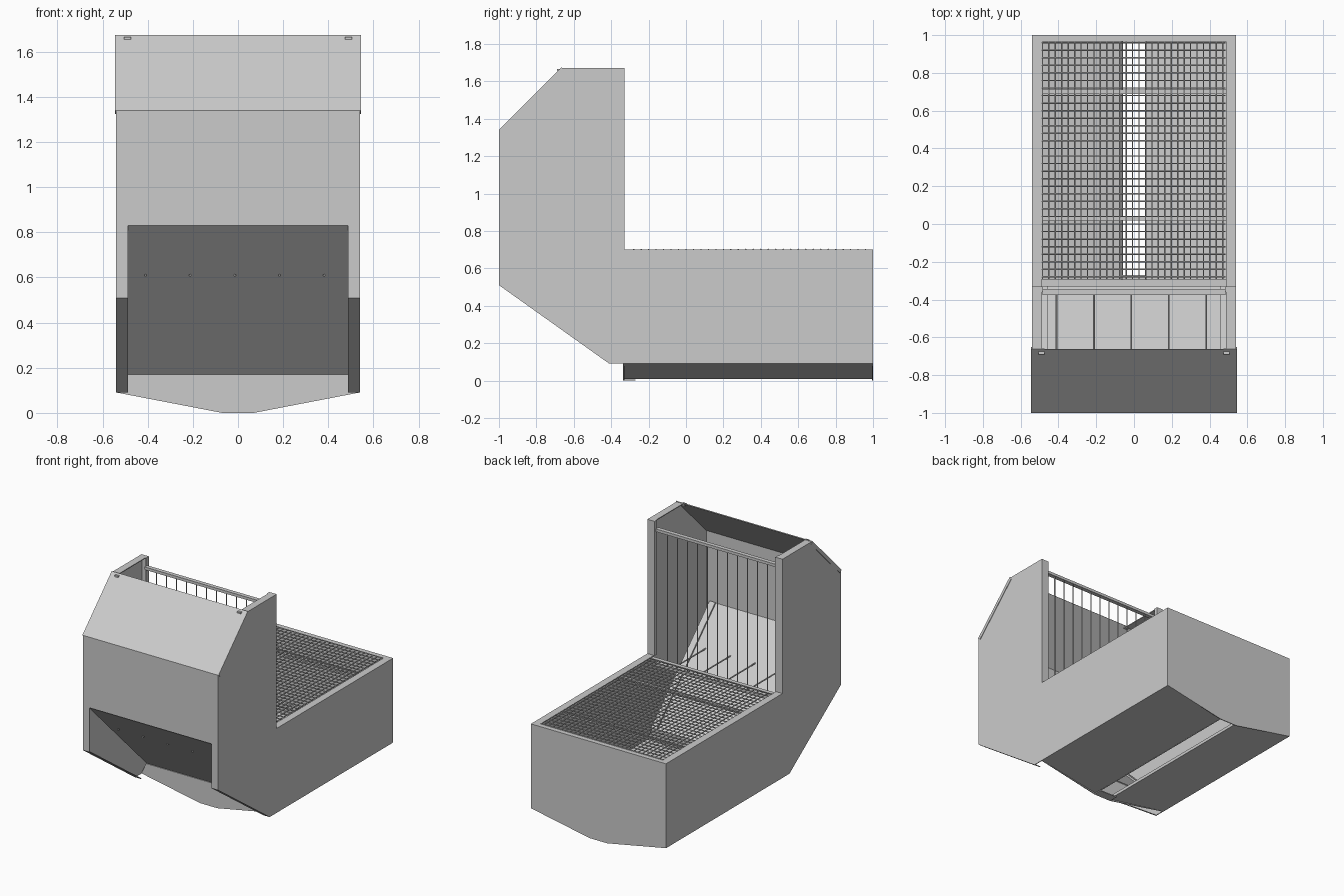
import bpy, bmesh, math
from mathutils import Vector

if "Cube" in bpy.data.objects:
    bpy.data.objects.remove(bpy.data.objects["Cube"])

steel = bpy.data.materials.new("grey steel")
steel.diffuse_color = (0.6, 0.6, 0.6, 1)
steel.use_nodes = True
steel.node_tree.nodes["Principled BSDF"].inputs["Base Color"].default_value = steel.diffuse_color
T = 0.006  # sheet thickness


def finish(bm, name):
    bmesh.ops.recalc_face_normals(bm, faces=bm.faces)
    me = bpy.data.meshes.new(name)
    bm.to_mesh(me)
    bm.free()
    me.materials.append(steel)
    ob = bpy.data.objects.new(name, me)
    bpy.context.collection.objects.link(ob)
    return ob


def prism(bm, pts, axis, a, b):
    """Extrude a flat outline from a to b along axis 0 (yz outline) or 1 (xz outline)."""
    def at(p, d):
        return (d, p[0], p[1]) if axis == 0 else (p[0], d, p[1])
    lo = [bm.verts.new(at(p, a)) for p in pts]
    hi = [bm.verts.new(at(p, b)) for p in pts]
    bm.faces.new(lo)
    bm.faces.new(hi[::-1])
    for i in range(len(pts)):
        j = (i + 1) % len(pts)
        bm.faces.new((lo[i], lo[j], hi[j], hi[i]))


def strip(bm, p, q, axis, a, b, t=T):
    """Thin sheet along the line p-q, thickened to its left side."""
    p, q = Vector(p), Vector(q)
    d = (q - p).normalized()
    n = Vector((-d.y, d.x)) * t
    prism(bm, [p, q, q + n, p + n], axis, a, b)


def box(bm, x0, x1, y0, y1, z0, z1):
    prism(bm, [(y0, z0), (y1, z0), (y1, z1), (y0, z1)], 0, x0, x1)


def wire(bm, p, q, r, n=6):
    p, q = Vector(p), Vector(q)
    m = (q - p).to_track_quat('Z', 'Y').to_matrix().to_4x4()
    m.translation = (p + q) / 2
    bmesh.ops.create_cone(bm, cap_ends=True, segments=n, radius1=r, radius2=r,
                          depth=(q - p).length, matrix=m)


# L-shaped side walls with inward folded flanges
outline = [(-1, 0.51), (-0.41, 0.09), (1, 0.09), (1, 0.70),
           (-0.33, 0.70), (-0.33, 1.67), (-0.67, 1.67), (-1, 1.34)]
for s, label in ((-1, "left"), (1, "right")):
    bm = bmesh.new()
    prism(bm, outline, 0, s * 0.54, s * (0.54 - T))
    for i in (0, 3, 4, 5, 7):
        strip(bm, outline[i], outline[(i + 1) % 8], 0, s * 0.537, s * 0.488)
    # returned lip behind the upright flange
    box(bm, s * 0.488, s * (0.488 - T), -0.36, -0.33, 0.70, 1.67)
    finish(bm, label + "_side_wall")

# front panel
bm = bmesh.new()
box(bm, -0.54, 0.54, -1, -1 + T, 0.83, 1.34)
finish(bm, "front_panel")

# sloping lid with end lips and hinge tabs
bm = bmesh.new()
strip(bm, (-0.665, 1.675), (-1, 1.34), 0, -0.544, 0.544)
for s in (-1, 1):
    strip(bm, (-0.67, 1.67), (-0.998, 1.342), 0, s * 0.544, s * 0.540, 0.025)
    box(bm, s * 0.475, s * 0.505, -0.69, -0.66, 1.655, 1.665)
finish(bm, "sloping_lid")

# hopper slope with side hems
bm = bmesh.new()
strip(bm, (-0.996, 0.83), (-0.33, 0.17), 0, -0.5, 0.5)
for s in (-1, 1):
    strip(bm, (-0.992, 0.834), (-0.326, 0.174), 0, s * 0.455, s * 0.5, 0.012)
finish(bm, "hopper_slope")

# pointed end walls of the trough
V = [(0.537, 0.09), (0.07, 0), (-0.07, 0), (-0.537, 0.09)]
bm = bmesh.new()
prism(bm, [(-0.54, 0.70), (0.54, 0.70)] + V, 1, 1 - T, 1)
box(bm, -0.49, 0.49, 0.965, 1, 0.694, 0.70)
finish(bm, "back_wall")
bm = bmesh.new()
prism(bm, [(-0.5, 0.17), (0.5, 0.17)] + V, 1, -0.336, -0.33)
box(bm, -0.07, 0.07, -0.33, -0.27, 0, T)
finish(bm, "trough_front_wall")

# two sloping floor plates with a slot between them
bm = bmesh.new()
for s in (-1, 1):
    strip(bm, (s * 0.537, 0.09), (s * 0.06, 0.008), 1, -0.33, 0.998, -T * s)
    box(bm, s * 0.06, s * (0.06 + T), -0.33, 0.998, 0.008, 0.03)
finish(bm, "trough_floor")

# wire grid over the trough
bm = bmesh.new()
nx, ny = 29, 32
for i in range(nx):
    x = -0.485 + 0.955 * i / (nx - 1)
    wire(bm, (x, -0.29, 0.694), (x, 0.97, 0.694), 0.004)
for i in range(ny):
    y = -0.28 + 1.24 * i / (ny - 1)
    wire(bm, (-0.49, y, 0.701), (0.485, y, 0.701), 0.004)
finish(bm, "wire_grid")

# angle bars carrying the grid
bm = bmesh.new()
for y in (0.03, 0.70):
    box(bm, -0.534, 0.534, y - 0.012, y + 0.012, 0.683, 0.689)
    box(bm, -0.534, 0.534, y - 0.012, y - 0.006, 0.66, 0.689)
box(bm, -0.534, 0.534, -0.33, -0.295, 0.685, 0.691)
finish(bm, "grid_supports")

# rack of upright rods between two rails
bm = bmesh.new()
for z in (0.62, 1.59):
    box(bm, -0.485, 0.485, -0.375, -0.345, z, z + 0.02)
for i in range(11):
    x = 0.08 * (i - 5)
    wire(bm, (x, -0.36, 0.63), (x, -0.36, 1.6), 0.004)
finish(bm, "rod_rack")

# horizontal rods from the slope to the lower rail
bm = bmesh.new()
for i in range(5):
    x = -0.41 + 0.198 * i
    wire(bm, (x, -0.79, 0.61), (x, -0.37, 0.61), 0.005)
finish(bm, "support_rods")
